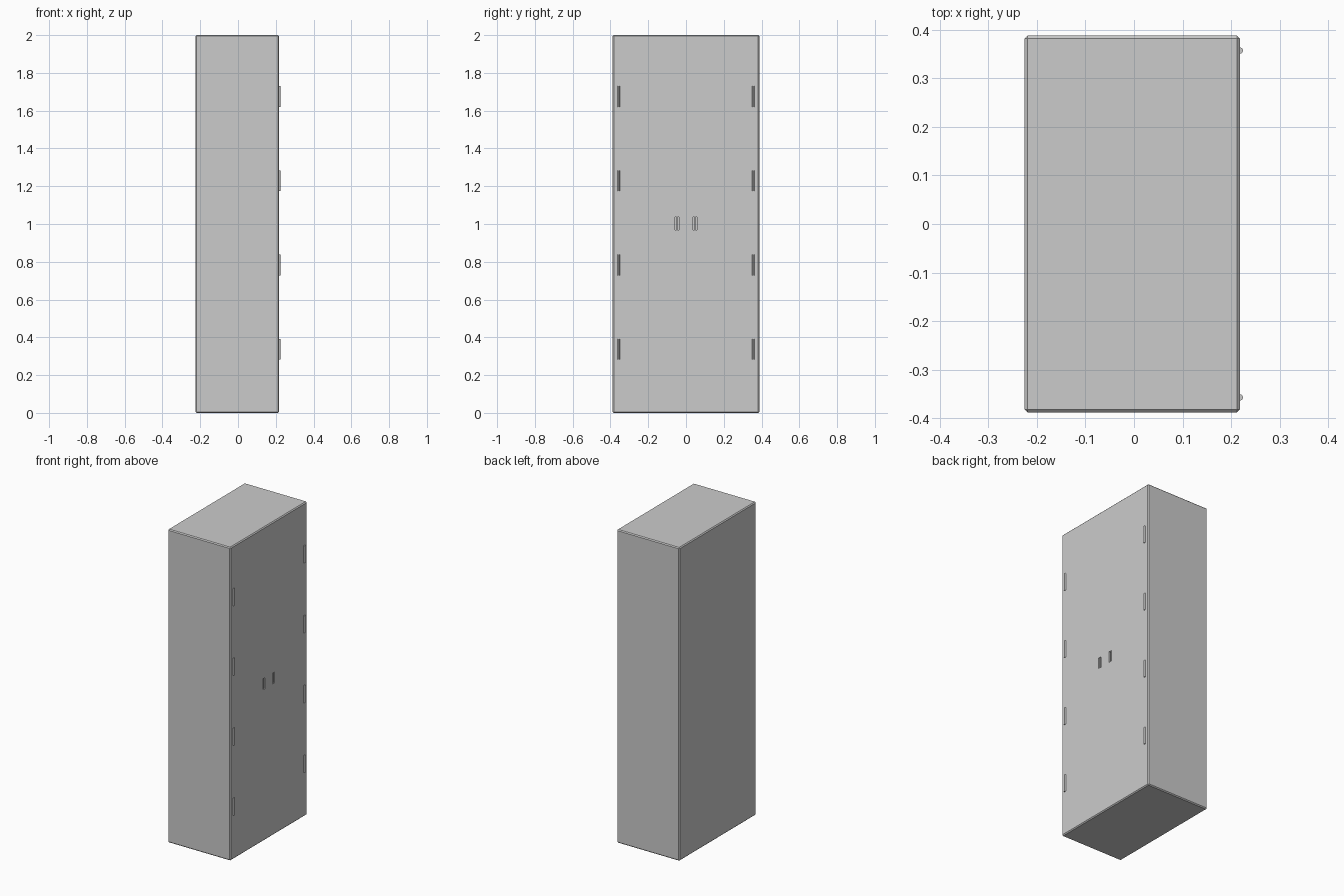
import bpy

if "Cube" in bpy.data.objects:
    bpy.data.objects.remove(bpy.data.objects["Cube"])

FRONT_X = 0.218


def box(name, lo, hi):
    bpy.ops.mesh.primitive_cube_add(size=1, location=[(a + b) / 2 for a, b in zip(lo, hi)])
    ob = bpy.context.object
    ob.name = name
    ob.scale = [b - a for a, b in zip(lo, hi)]
    bpy.ops.object.transform_apply(location=False, rotation=False, scale=True)
    return ob


# Cabinet body with small chamfered edges
body = box("cabinet_body", (-0.225, -0.388, 0), (FRONT_X, 0.388, 2))
bev = body.modifiers.new("chamfer", 'BEVEL')
bev.width = 0.006
bev.segments = 1

for side, s in (("left", -1), ("right", 1)):
    # Recessed finger pull cut into each door
    y = s * 0.048
    cutter = box(f"{side}_pull_cutter", (FRONT_X - 0.012, y - 0.011, 0.967),
                 (FRONT_X + 0.02, y + 0.011, 1.037))
    cutter.hide_render = True
    cutter.display_type = 'WIRE'
    cut = body.modifiers.new(f"{side}_pull", 'BOOLEAN')
    cut.operation = 'DIFFERENCE'
    cut.solver = 'EXACT'
    cut.object = cutter

    # Slim grip bar standing in the recess
    box(f"{side}_grip", (FRONT_X - 0.013, y - 0.003, 0.967), (FRONT_X - 0.002, y + 0.003, 1.037))

    # Hinge barrels along the outer door edge
    for i in range(4):
        bpy.ops.mesh.primitive_cylinder_add(vertices=12, radius=0.0065, depth=0.11,
                                            location=(FRONT_X, s * 0.357, 0.337 + i * 0.446))
        hinge = bpy.context.object
        hinge.name = f"{side}_hinge_{i + 1}"
        bpy.ops.object.shade_smooth_by_angle()
